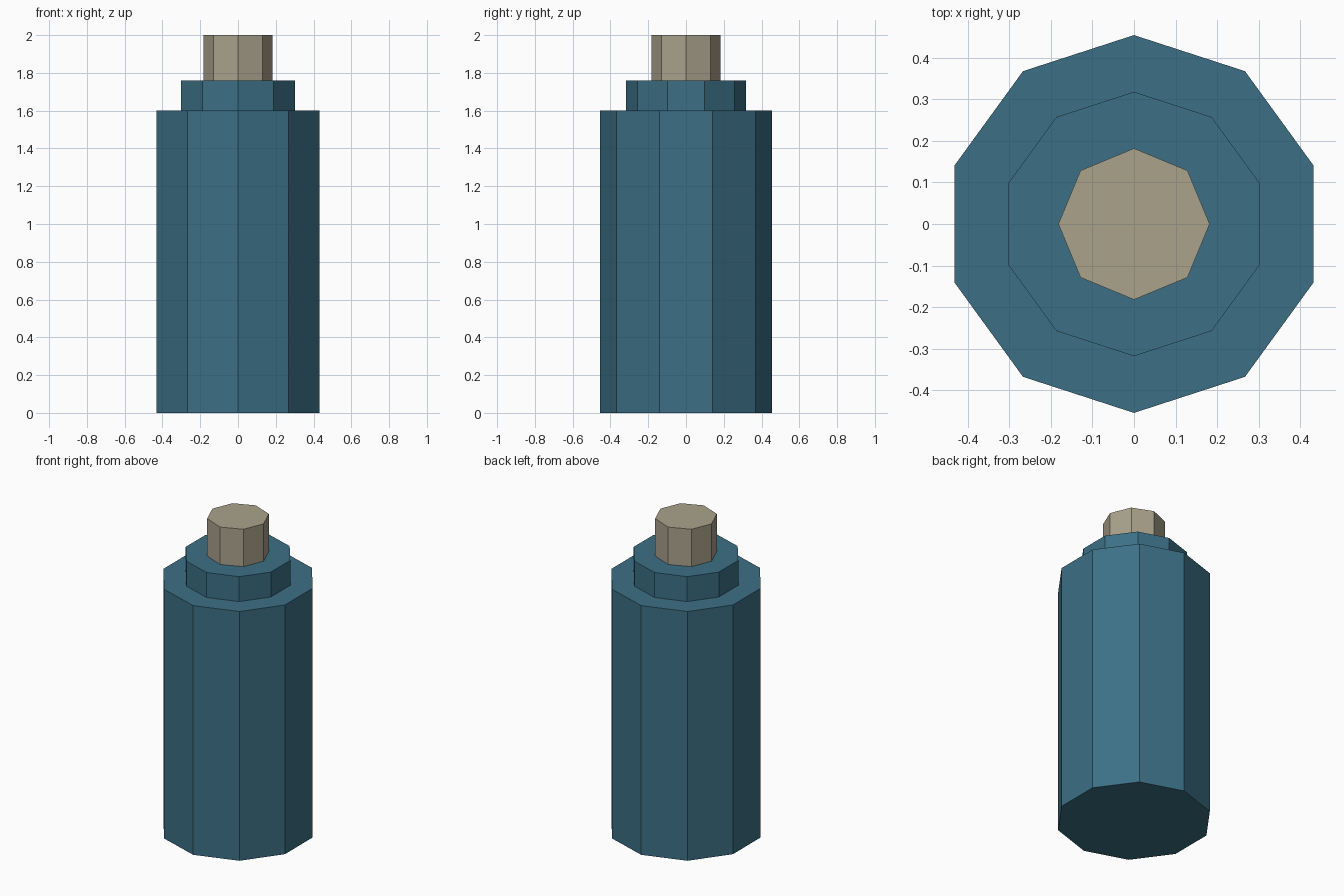
import bpy

if "Cube" in bpy.data.objects:
    bpy.data.objects.remove(bpy.data.objects["Cube"])


def material(name, color):
    mat = bpy.data.materials.new(name)
    mat.diffuse_color = (*color, 1.0)
    mat.use_nodes = True
    mat.node_tree.nodes["Principled BSDF"].inputs["Base Color"].default_value = mat.diffuse_color
    return mat


def prism(name, sides, radius, z0, z1, mat):
    # Flat-shaded upright prism with a corner on the y axis
    bpy.ops.mesh.primitive_cylinder_add(
        vertices=sides, radius=radius, depth=z1 - z0,
        location=(0, 0, (z0 + z1) / 2))
    obj = bpy.context.object
    obj.name = name
    obj.data.materials.append(mat)
    return obj


teal = material("teal", (0.045, 0.16, 0.235))
tan = material("tan", (0.40, 0.36, 0.26))

# Ten-sided body and shoulder, eight-sided top stub
prism("body", 10, 0.4545, 0.0, 1.60, teal)
prism("shoulder", 10, 0.318, 1.60, 1.76, teal)
prism("terminal", 8, 0.182, 1.76, 2.0, tan)
